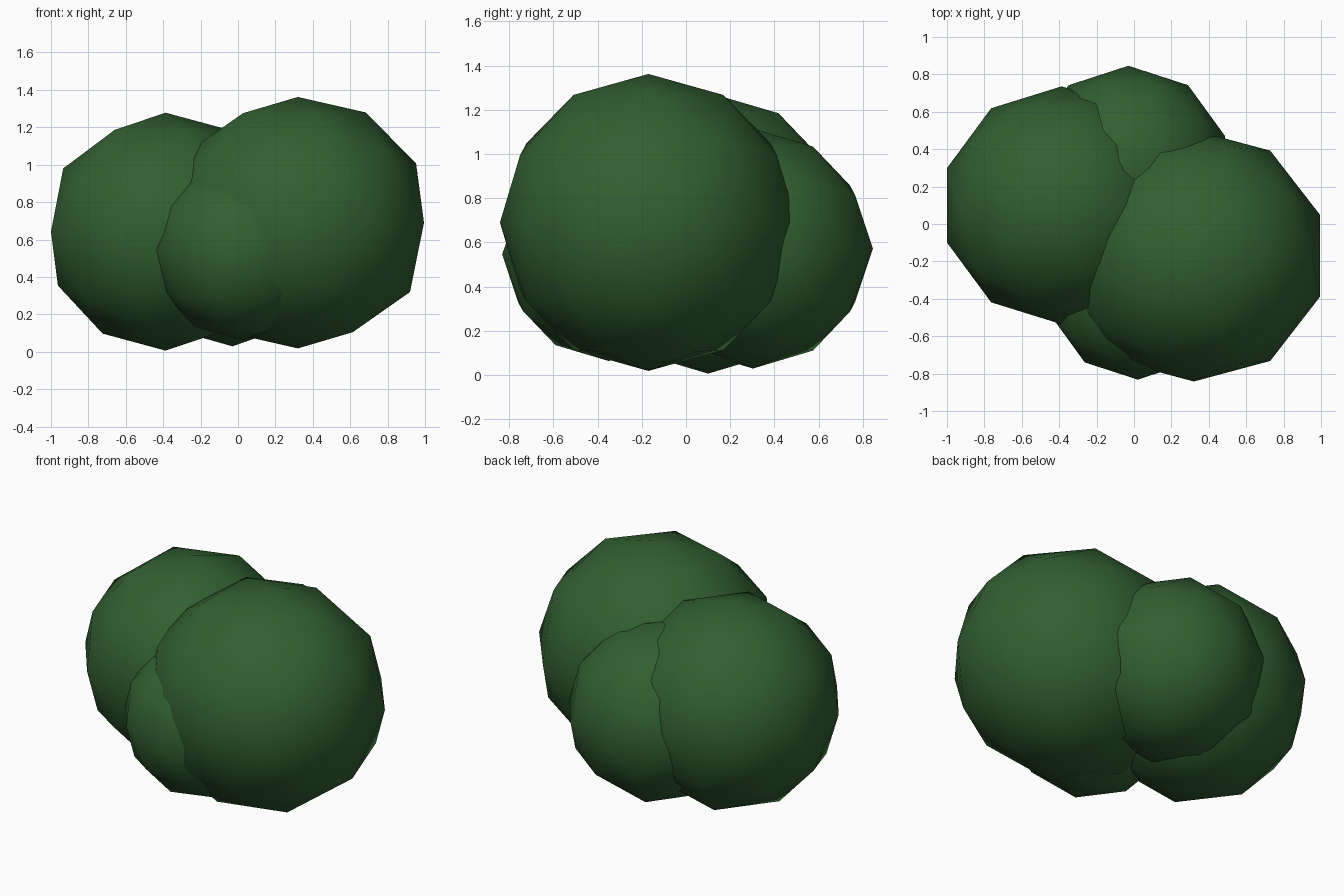
import bpy

if "Cube" in bpy.data.objects:
    bpy.data.objects.remove(bpy.data.objects["Cube"])

# Foliage colour
green = bpy.data.materials.new("dark leaf green")
green.diffuse_color = (0.031, 0.115, 0.030, 1.0)
green.use_nodes = True
green.node_tree.nodes["Principled BSDF"].inputs["Base Color"].default_value = green.diffuse_color


def leaf_clump(name, center, radius, bulge=0.0):
    """Low-poly smooth ball, swelling slightly toward its sides."""
    bpy.ops.mesh.primitive_ico_sphere_add(subdivisions=2, radius=radius, location=center)
    clump = bpy.context.object
    clump.name = name
    for v in clump.data.vertices:
        v.co *= 1 + bulge * abs(v.co.x) / radius
    clump.data.materials.append(green)
    bpy.ops.object.shade_smooth()


# Four overlapping clumps of a bush
leaf_clump("right_clump", (0.32, -0.17, 0.69), 0.672, 0.058)
leaf_clump("left_clump", (-0.387, 0.10, 0.642), 0.636, 0.014)
leaf_clump("back_clump", (-0.03, 0.303, 0.572), 0.543)
leaf_clump("front_clump", (0.02, -0.35, 0.545), 0.482)
